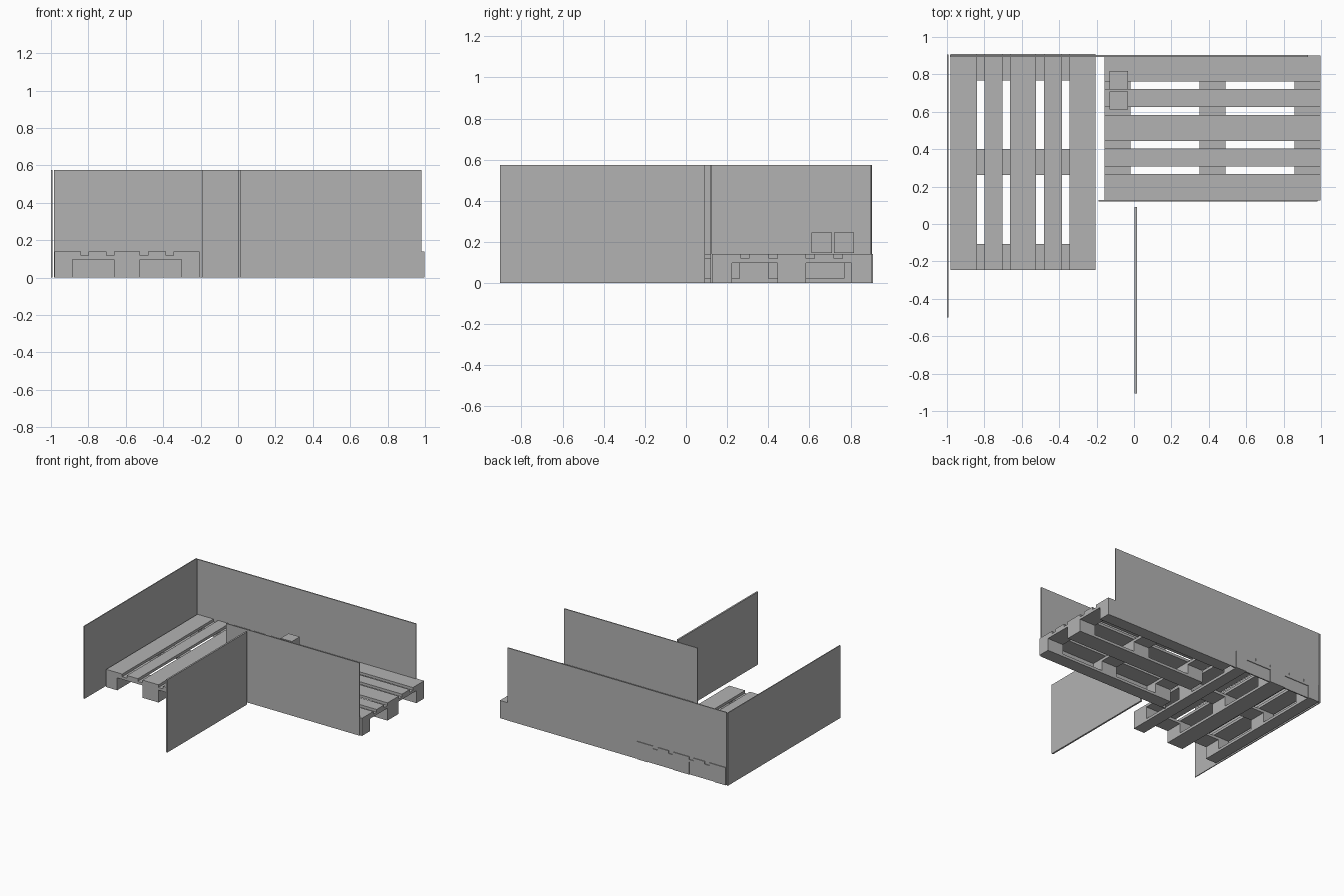
import bpy
import bmesh
from mathutils import Matrix, Vector

cube = bpy.data.objects.get("Cube")
if cube:
    bpy.data.objects.remove(cube, do_unlink=True)

# One plain grey for everything
grey = bpy.data.materials.new("plain grey")
grey.use_nodes = True
COLOUR = (0.45, 0.45, 0.45, 1)
grey.diffuse_color = COLOUR
grey.node_tree.nodes["Principled BSDF"].inputs["Base Color"].default_value = COLOUR


def add_boxes(name, boxes, transform=Matrix()):
    """One flat-shaded object made of boxes, each given by (x, y, z) ranges."""
    bm = bmesh.new()
    for ranges in boxes:
        centre = Vector([(a + b) / 2 for a, b in ranges])
        size = Vector([b - a for a, b in ranges])
        bmesh.ops.create_cube(
            bm, size=1, matrix=Matrix.Translation(centre) @ Matrix.Diagonal(size.to_4d()))
    mesh = bpy.data.meshes.new(name)
    bm.to_mesh(mesh)
    bm.free()
    mesh.materials.append(grey)
    obj = bpy.data.objects.new(name, mesh)
    obj.matrix_world = transform
    bpy.context.collection.objects.link(obj)
    return obj


def spread(length, widths):
    """Evenly spaced ranges of the given widths, filling the length about zero."""
    gap = (length - sum(widths)) / (len(widths) - 1)
    start, out = -length / 2, []
    for w in widths:
        out.append((start, start + w))
        start += w + gap
    return out


# Pallets: long side on local x
LENGTH, WIDTH = 1.155, 0.775
WIDE, NARROW = 0.14, 0.096
LEVELS = [0, 0.021, 0.098, 0.119, 0.14]


def add_pallet(name, x, y, turn):
    place = Matrix.Translation((x, y, 0)) @ Matrix.Rotation(turn, 4, "Z")
    runner, block, cross, top = zip(LEVELS, LEVELS[1:])
    full_x, full_y = (-LENGTH / 2, LENGTH / 2), (-WIDTH / 2, WIDTH / 2)
    stations = spread(LENGTH, [WIDE] * 3)
    rows = spread(WIDTH, [NARROW, WIDE, NARROW])
    slats = spread(WIDTH, [WIDE, NARROW, WIDE, NARROW, WIDE])
    add_boxes(name + "_runners", [(full_x, r, runner) for r in rows], place)
    add_boxes(name + "_blocks", [(s, r, block) for s in stations for r in rows], place)
    add_boxes(name + "_crossboards", [(s, full_y, cross) for s in stations], place)
    add_boxes(name + "_top_slats", [(full_x, s, top) for s in slats], place)


QUARTER = 1.5707963
add_pallet("right_pallet", -0.593, 0.331, QUARTER)
add_pallet("left_pallet", 0.42, 0.514, 0)

# Upright thin panels
TALL = (0, 0.575)
panels = {
    "right_side_panel_front": ((-1, -0.993), (-0.5, 0.1)),
    "right_side_panel_back": ((-1, -0.993), (0.1, 0.905)),
    "back_panel": ((-0.985, 0.93), (0.894, 0.903)),
    "front_panel": ((-0.19, 0.98), (0.119, 0.127)),
    "divider_panel": ((0.003, 0.016), (-0.905, 0.092)),
}
for name, (xs, ys) in panels.items():
    add_boxes(name, [(xs, ys, TALL)])

# Two small boxes resting on the left pallet
for name, y in (("front_small_box", 0.66), ("back_small_box", 0.768)):
    add_boxes(name, [((-0.13, -0.032), (y - 0.049, y + 0.049), (0.147, 0.245))])
